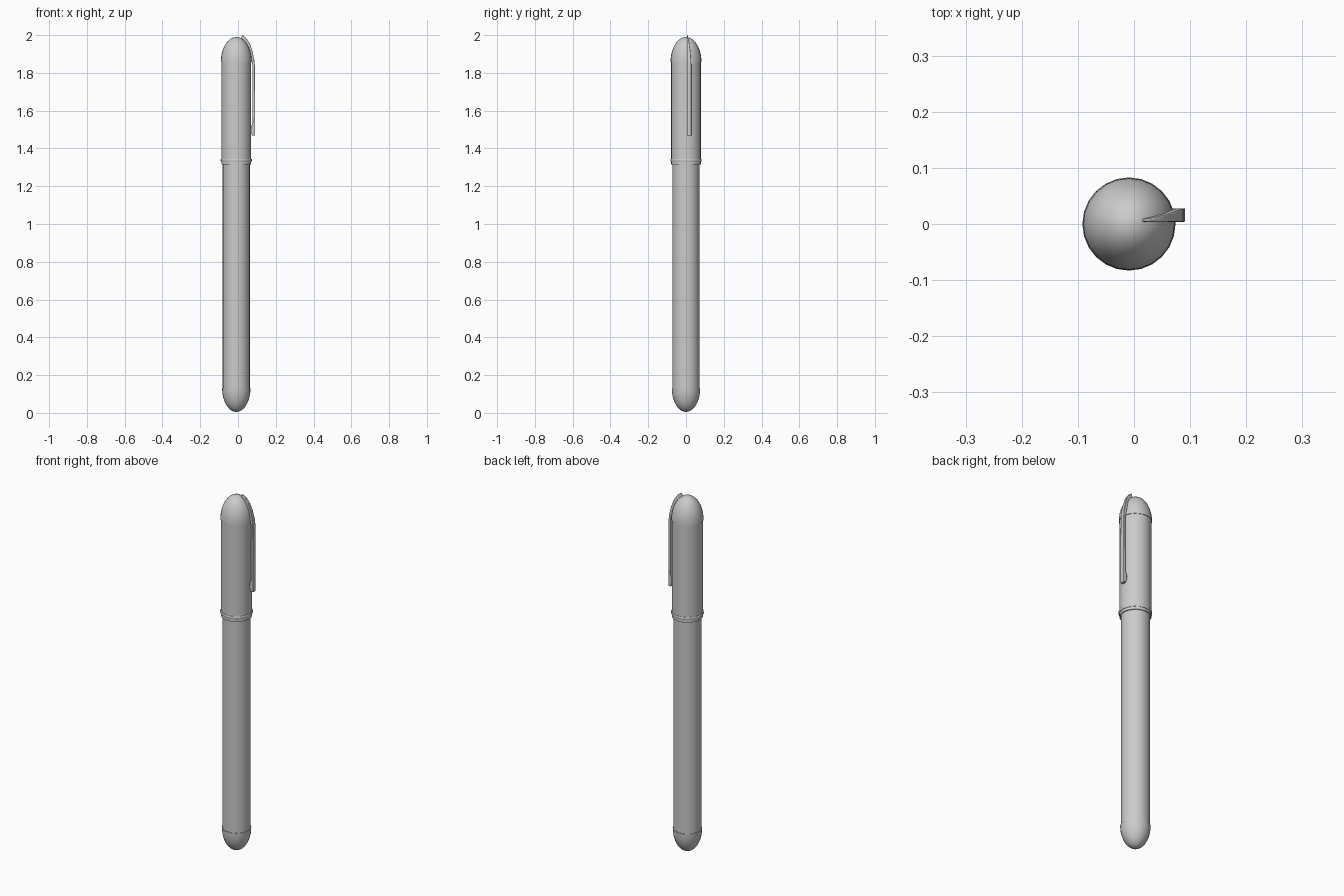
import bpy, bmesh
from math import sin, cos, pi

if "Cube" in bpy.data.objects:
    bpy.data.objects.remove(bpy.data.objects["Cube"])

CX = -0.009   # pen axis; the clip sticks out towards +x
SIDES = 24


def finish(name, bm, angle=35):
    bmesh.ops.recalc_face_normals(bm, faces=bm.faces)
    mesh = bpy.data.meshes.new(name)
    bm.to_mesh(mesh)
    bm.free()
    ob = bpy.data.objects.new(name, mesh)
    bpy.context.collection.objects.link(ob)
    bpy.ops.object.select_all(action='DESELECT')
    bpy.context.view_layer.objects.active = ob
    ob.select_set(True)
    bpy.ops.object.shade_smooth_by_angle(angle=angle * pi / 180)
    return ob


def lathe(name, profile, closed=False):
    bm = bmesh.new()
    verts = [bm.verts.new((CX + r, 0, z)) for r, z in profile]
    pairs = list(zip(verts, verts[1:]))
    if closed:
        pairs.append((verts[-1], verts[0]))
    edges = [bm.edges.new(p) for p in pairs]
    bmesh.ops.spin(bm, geom=verts + edges, cent=(CX, 0, 0), axis=(0, 0, 1),
                   angle=2 * pi, steps=SIDES, use_duplicate=False)
    bmesh.ops.remove_doubles(bm, verts=bm.verts, dist=1e-5)
    return finish(name, bm)


def dome(radius, z_rim, z_tip, steps=10):
    """Half-ellipse profile running from the rim to the tip."""
    angles = [i * pi / 2 / steps for i in range(steps + 1)]
    return [(radius * cos(a) if a < pi / 2 - 1e-6 else 0,
             z_rim + (z_tip - z_rim) * sin(a)) for a in angles]


# Barrel, running up inside the cap
lathe("barrel", [(0, 0.125), (0.072, 0.125), (0.072, 1.42), (0, 1.42)])
lathe("barrel_end", dome(0.075, 0.13, 0.005) + [(0, 0.13), (0.075, 0.13)])

# Cap sleeve, its rounded top and the ring round its mouth
lathe("cap", [(0.079, 1.315), (0.079, 1.87), (0.074, 1.87), (0.074, 1.315)], True)
lathe("cap_top", dome(0.082, 1.857, 1.99) + [(0, 1.857), (0.082, 1.857)])
lathe("cap_ring", [(0.078, 1.33), (0.081, 1.33), (0.083, 1.334), (0.083, 1.341),
                   (0.081, 1.345), (0.078, 1.345)], True)

# Clip: side profile as (outer, inner) pairs with the far-side y of each
sections = [
    ((0.024, 2.000), (0.012, 1.978), 0.009),
    ((0.043, 1.985), (0.030, 1.963), 0.013),
    ((0.062, 1.957), (0.047, 1.938), 0.018),
    ((0.076, 1.918), (0.060, 1.906), 0.023),
    ((0.086, 1.870), (0.072, 1.865), 0.027),
    ((0.089, 1.840), (0.076, 1.840), 0.028),
    ((0.091, 1.535), (0.077, 1.535), 0.028),
    ((0.091, 1.520), (0.069, 1.515), 0.028),
    ((0.091, 1.490), (0.068, 1.490), 0.028),
    ((0.091, 1.468), (0.075, 1.468), 0.028),
]
bm = bmesh.new()
rings = [[bm.verts.new((x, y, z)) for (x, z), y in
          ((o, 0.004), (o, y1), (i, y1), (i, 0.004))] for o, i, y1 in sections]
for a, b in zip(rings, rings[1:]):
    for k in range(4):
        n = (k + 1) % 4
        bm.faces.new((a[k], a[n], b[n], b[k]))
bm.faces.new(rings[0])
bm.faces.new(rings[-1][::-1])
clip = finish("clip", bm)
bevel = clip.modifiers.new("soft_edges", 'BEVEL')
bevel.width = 0.002
bevel.segments = 2
